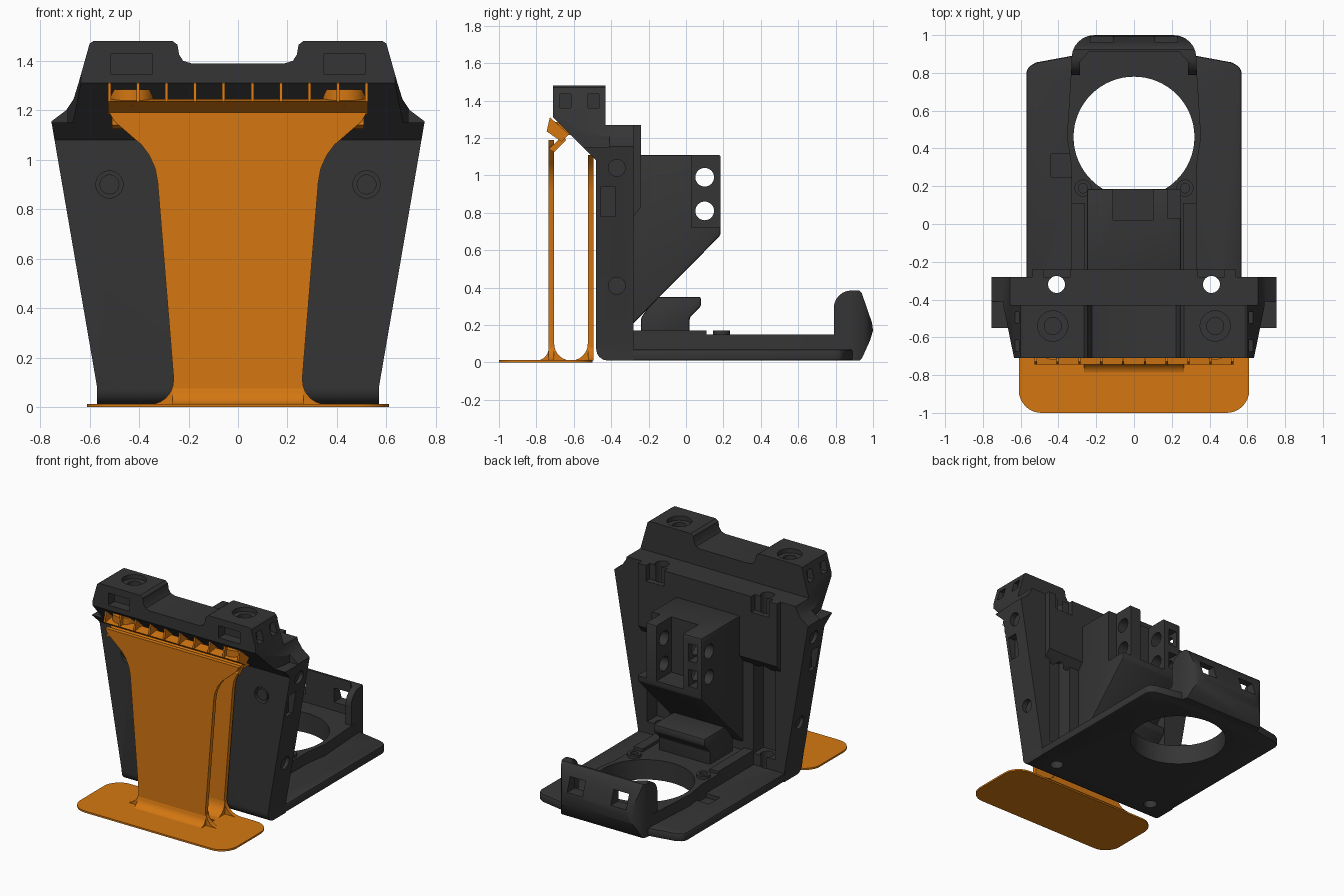
import bpy, bmesh, math
from mathutils import Vector

if "Cube" in bpy.data.objects:
    bpy.data.objects.remove(bpy.data.objects["Cube"])


def material(name, rgb):
    m = bpy.data.materials.new(name)
    m.diffuse_color = (*rgb, 1)
    m.use_nodes = True
    m.node_tree.nodes["Principled BSDF"].inputs["Base Color"].default_value = m.diffuse_color
    return m


DARK = material("charcoal plastic", (0.036, 0.036, 0.037))
ORANGE = material("orange support", (0.66, 0.185, 0.006))


def arc(cx, cy, r, a0, a1, n=8):
    """Points on a circular arc, angles in degrees."""
    return [(cx + r * math.cos(math.radians(a0 + (a1 - a0) * i / n)),
             cy + r * math.sin(math.radians(a0 + (a1 - a0) * i / n))) for i in range(n + 1)]


def prism(name, pts, axis, lo, hi, mat=DARK):
    """Extrude a 2D outline: axis x uses (y, z), y uses (x, z), z uses (x, y)."""
    def place(p, d):
        return {"x": (d, p[0], p[1]), "y": (p[0], d, p[1]), "z": (p[0], p[1], d)}[axis]
    bm = bmesh.new()
    a = [bm.verts.new(place(p, lo)) for p in pts]
    b = [bm.verts.new(place(p, hi)) for p in pts]
    bm.faces.new(a)
    bm.faces.new(b[::-1])
    for i in range(len(pts)):
        j = (i + 1) % len(pts)
        bm.faces.new((a[j], a[i], b[i], b[j]))
    bmesh.ops.recalc_face_normals(bm, faces=bm.faces)
    me = bpy.data.meshes.new(name)
    bm.to_mesh(me)
    bm.free()
    ob = bpy.data.objects.new(name, me)
    bpy.context.collection.objects.link(ob)
    me.materials.append(mat)
    return ob


def box(name, x0, x1, y0, y1, z0, z1, mat=DARK):
    return prism(name, [(x0, y0), (x1, y0), (x1, y1), (x0, y1)], "z", z0, z1, mat)


def disc(name, axis, c, r, lo, hi, mat=DARK, n=32):
    return prism(name, arc(c[0], c[1], r, 0, 360, n)[:-1], axis, lo, hi, mat)


def bake(ob):
    dg = bpy.context.evaluated_depsgraph_get()
    me = bpy.data.meshes.new_from_object(ob.evaluated_get(dg))
    ob.modifiers.clear()
    mat = ob.data.materials[0]
    ob.data = me
    me.materials.clear()
    me.materials.append(mat)
    for p in me.polygons:
        p.material_index = 0


def combine(ob, others, op="DIFFERENCE"):
    for o in others:
        m = ob.modifiers.new("bool", "BOOLEAN")
        m.operation, m.solver, m.object = op, "EXACT", o
        bake(ob)
        bpy.data.objects.remove(o)
    return ob


def bevel(ob, w, seg=2):
    m = ob.modifiers.new("bevel", "BEVEL")
    m.width, m.segments, m.limit_method, m.angle_limit = w, seg, "ANGLE", math.radians(35)
    bake(ob)
    return ob


def mirrored(pts):
    return pts + [(-x, y) for x, y in reversed(pts)]


def side_x(z):
    """Half width of the tapering panel at height z."""
    return 0.57 + 0.172 * (z - 0.08)


# Back panel with overhanging cap: side profile limited by the front outline
panel = prism("back_panel", arc(-0.42, 0.07, 0.06, 270, 180, 4) + [
    (-0.48, 1.08), (-0.71, 1.31), (-0.71, 1.48), (-0.43, 1.48), (-0.43, 1.27),
    (-0.28, 1.27), (-0.28, 0.01)], "x", -0.9, 0.9)
half = [(0.19, 1.39), (0.222, 1.4), (0.238, 1.425), (0.245, 1.465), (0.265, 1.48), (0.585, 1.48),
        (0.60, 1.47), (0.645, 1.31), (0.665, 1.245), (0.695, 1.2), (0.755, 1.155),
        (0.57, 0.08), (0.57, 0.01)]
combine(panel, [prism("outline", mirrored(half), "y", -1, 0)], "INTERSECT")
cuts = []
for s in (-1, 1):
    # forward taper of the cap ends
    cuts.append(prism("cut", [(s * 0.61, -0.8), (s * 0.635, -0.71), (s * 0.69, -0.44),
                              (s * 0.69, -0.41), (s * 0.9, -0.41), (s * 0.9, -0.8)], "z", 1.15, 1.6))
    # countersunk screw holes in the cap
    cuts.append(disc("cut", "z", (s * 0.43, -0.54), 0.08, 1.45, 1.6))
    cuts.append(disc("cut", "z", (s * 0.43, -0.54), 0.045, 1.38, 1.6))
    # nut pockets at the front and the ends of the cap
    cuts.append(box("cut", s * 0.43 - 0.083, s * 0.43 + 0.083, -0.8, -0.64, 1.345, 1.43))
    for y in (-0.645, -0.495):
        a, b = sorted((s * 0.58, s * 0.9))
        cuts.append(box("cut", a, b, y - 0.03, y + 0.03, 1.36, 1.435))
    # round sockets in the front, side sockets and side slot
    cuts.append(disc("cut", "y", (s * 0.52, 0.90), 0.055, -0.6, -0.44))
    for z in (1.04, 0.41):
        a, b = sorted((s * (side_x(z) - 0.03), s * 0.95))
        cuts.append(disc("cut", "x", (-0.37, z), 0.045, a, b))
    a, b = sorted((s * 0.66, s * 0.95))
    cuts.append(box("cut", a, b, -0.455, -0.38, 0.78, 0.94))
    # vertical recess beside each rear rail
    a, b = sorted((s * 0.33, s * 0.5))
    cuts.append(box("cut", a, b, -0.39, -0.2, 0.15, 0.85))
    cuts.append(disc("cut", "z", (s * 0.41, -0.32), 0.045, -0.1, 1.4))
combine(panel, cuts)
for s in (-1, 1):
    disc("front_socket_core", "y", (s * 0.52, 0.90), 0.04, -0.475, -0.43)

# Thicker upper shelf on the rear of the panel
shelf = prism("rear_shelf", [(-0.30, 0.76), (-0.28, 0.78), (-0.24, 0.83), (-0.24, 1.27), (-0.30, 1.27)],
              "x", -0.54, 0.54)
combine(shelf, [disc("cut", "z", (s * 0.41, -0.32), 0.045, 0, 2) for s in (-1, 1)] +
        [box("cut", s * 0.41 - 0.07, s * 0.41 + 0.07, -0.29, -0.2, 1.16, 1.4) for s in (-1, 1)])

# Wedge shaped mount with a slot and cross holes
mount = bevel(prism("mount_block", [(-0.29, 0.2), (0.185, 0.68), (0.185, 1.11), (-0.29, 1.11)],
                    "x", -0.25, 0.25), 0.012)
combine(mount, [box("cut", -0.11, 0.10, 0.02, 0.3, 0.72, 1.3),
                box("cut", 0.18, 0.3, 0.03, 0.3, 0.72, 1.3)] +
        [disc("cut", "x", (0.1, z), 0.05, -0.5, 0.5) for z in (0.81, 0.99)] +
        [box("cut", -0.215, -0.15, 0.1, 0.3, z - 0.06, z + 0.06) for z in (0.81, 0.99)])

# Base plate and raised centre deck with the large round opening
base = bevel(prism("base_plate", mirrored([(0.57, -0.42), (0.57, 0.80), (0.56, 0.83), (0.52, 0.855),
                                           (0.33, 0.89)]), "z", 0.01, 0.07), 0.012)
combine(base, [disc("cut", "z", (0, 0.46), 0.32, -1, 1, n=64)] +
        [disc("cut", "z", (s * 0.41, -0.32), 0.045, -1, 1) for s in (-1, 1)] +
        [box("cut", -0.44, -0.33, 0.25, 0.37, 0.04, 0.2)])
deck = prism("raised_deck", mirrored([(0.33, -0.29), (0.33, 0.30), (0.355, 0.46), (0.33, 0.85)]),
             "z", 0.06, 0.15)
combine(deck, [disc("cut", "z", (0, 0.46), 0.32, -1, 1, n=64)])
for s in (-1, 1):
    combine(disc("deck_post", "z", (s * 0.27, 0.19), 0.045, 0.13, 0.17),
            [disc("cut", "z", (s * 0.27, 0.19), 0.025, 0.15, 0.3)])
    box("deck_rail", s * 0.295 - 0.035, s * 0.295 + 0.035, -0.29, 0.11, 0.1, 0.17)

# Stepped pedestal below the mount
bevel(prism("pedestal", [(-0.24, 0.1), (-0.24, 0.24), (-0.16, 0.35), (0.08, 0.35), (0.08, 0.30),
                         (0.02, 0.24), (0.02, 0.1)], "x", -0.2, 0.2), 0.01)

# Rear clip: curved shell with two windows
clip = prism("rear_clip", [(0.93, 0.01), (0.79, 0.01), (0.79, 0.28)] + arc(0.885, 0.29, 0.095, 180, 90, 6) +
             [(0.925, 0.385), (0.94, 0.37), (0.995, 0.21), (1.0, 0.17), (0.985, 0.12), (0.94, 0.02)],
             "x", -0.5, 0.5)
combine(clip, [prism("outline", mirrored([(0.33, 0.7)] + arc(0.21, 0.88, 0.12, 0, 90, 6)), "z", -1, 1)],
        "INTERSECT")
combine(clip, [prism("cut", mirrored([(0.285, 0.5), (0.285, 0.86), (0.24, 0.91)]), "z", 0.15, 1),
               disc("cut", "z", (0, 0.46), 0.32, -1, 1, n=64)] +
        [box("cut", s * 0.17 - 0.06, s * 0.17 + 0.06, 0.7, 1.2, 0.21, 0.31) for s in (-1, 1)])

# Orange foot plate
foot = []
for cx, cy, a in ((0.49, -0.62, 0), (-0.49, -0.62, 90), (-0.49, -0.88, 180), (0.49, -0.88, 270)):
    foot += arc(cx, cy, 0.12, a, a + 90, 8)
prism("foot_plate", foot, "z", 0, 0.012, ORANGE)

# Two flaring support walls with a filleted root
wall = [(0.36, 0.01)] + arc(0.36, 0.11, 0.1, 255, 180, 6) + [
    (0.325, 0.91), (0.335, 0.965), (0.36, 1.02), (0.39, 1.06)]
prism("front_support_wall", mirrored(wall + [(0.50, 1.155), (0.52, 1.19)]), "y", -0.735, -0.705, ORANGE)
prism("rear_support_wall", mirrored(wall + [(0.45, 1.11)]), "y", -0.525, -0.495, ORANGE)
prism("support_root", [(-0.80, 0.01)] + arc(-0.80, 0.075, 0.065, 280, 360, 6) + [(-0.72, 0.1)] +
      arc(-0.615, 0.1, 0.09, 180, 360, 14) + [(-0.495, 0.1), (-0.495, 0.01)],
      "x", -0.265, 0.265, ORANGE)

# Orange neck, tray floor, ribs and screw supports under the cap
prism("tray_neck", [(-0.735, 1.14), (-0.66, 1.21), (-0.64, 1.19), (-0.705, 1.125)], "x", -0.51, 0.51, ORANGE)
prism("tray_floor", [(-0.745, 1.235), (-0.665, 1.18), (-0.625, 1.22), (-0.67, 1.245)],
      "x", -0.525, 0.525, ORANGE)
for i in range(10):
    x = -0.52 + i * 1.04 / 9
    prism("tray_rib", [(-0.728, 1.31), (-0.745, 1.235), (-0.665, 1.18), (-0.625, 1.22)],
          "x", x - 0.006, x + 0.006, ORANGE)
for s in (-1, 1):
    disc("screw_support", "z", (s * 0.43, -0.63), 0.088, 1.215, 1.285, ORANGE)

# Smooth curved surfaces while keeping hard edges
for ob in bpy.context.collection.objects:
    ob.select_set(True)
    bpy.context.view_layer.objects.active = ob
bpy.ops.object.shade_smooth_by_angle(angle=math.radians(30))
